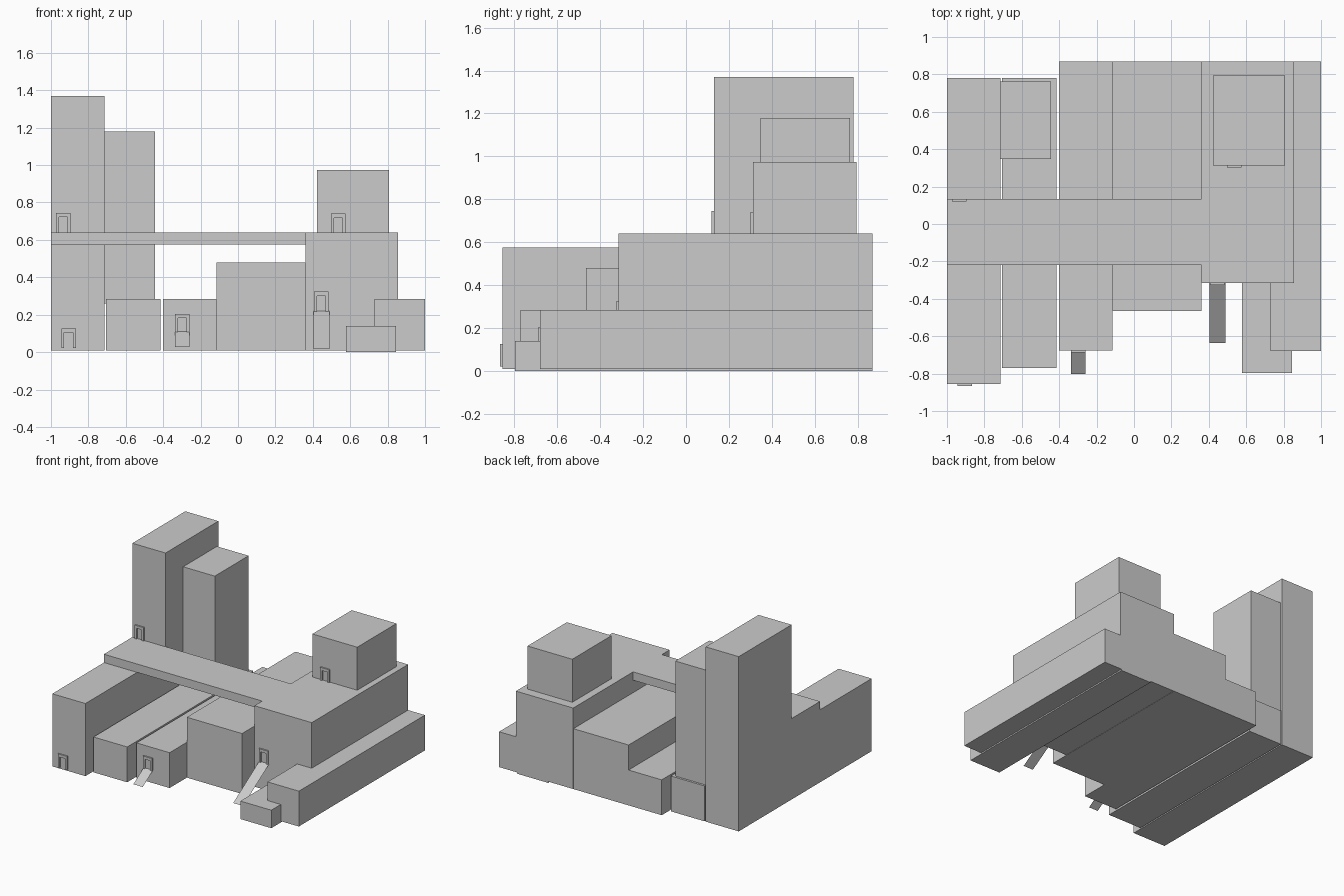
import bpy

if "Cube" in bpy.data.objects:
    bpy.data.objects.remove(bpy.data.objects["Cube"])


def mesh_object(name, verts, faces):
    mesh = bpy.data.meshes.new(name)
    mesh.from_pydata(verts, [], faces)
    mesh.update()
    obj = bpy.data.objects.new(name, mesh)
    bpy.context.collection.objects.link(obj)
    return obj


def prism(name, profile, y0, y1):
    """Extrude an x-z profile (counter-clockwise from the front) along y."""
    n = len(profile)
    verts = [(x, y, z) for y in (y0, y1) for x, z in profile]
    faces = [tuple(range(n)), tuple(range(2 * n - 1, n - 1, -1))]
    for i in range(n):
        j = (i + 1) % n
        faces.append((i, i + n, j + n, j))
    return mesh_object(name, verts, faces)


def box(name, x0, x1, y0, y1, z0, z1):
    return prism(name, [(x0, z0), (x1, z0), (x1, z1), (x0, z1)], y0, y1)


def door_frame(name, x, y, z, w=0.078, h=0.105, t=0.016, depth=0.011):
    """Upside-down U standing proud of the wall at y."""
    a, b = w / 2, w / 2 - t
    prism(name, [(x - a, z), (x - b, z), (x - b, z + h - 0.022),
                 (x + b, z + h - 0.022), (x + b, z), (x + a, z),
                 (x + a, z + h), (x - a, z + h)], y - depth, y)


def ramp(name, x, w, y_top, z_top, y_low, z_low):
    """Thin sloping sheet leading up to a door."""
    a = w / 2
    mesh_object(name, [(x - a, y_low, z_low), (x + a, y_low, z_low),
                       (x + a, y_top, z_top), (x - a, y_top, z_top)],
                [(0, 1, 2, 3)])


# Long ground-level blocks, left to right
box("left_block", -1.0, -0.715, -0.855, 0.78, 0.01, 0.575)
box("low_left_block", -0.705, -0.415, -0.77, 0.78, 0.01, 0.285)
box("low_middle_block", -0.40, -0.115, -0.677, 0.87, 0.01, 0.285)
box("middle_block", -0.115, 0.36, -0.465, 0.87, 0.01, 0.48)
box("right_block", 0.362, 0.855, -0.315, 0.87, 0.01, 0.64)
box("low_right_block", 0.73, 1.0, -0.68, 0.87, 0.01, 0.285)
box("front_step_block", 0.578, 0.845, -0.797, 0.87, 0.0, 0.14)

# Towers and roof block
box("tall_tower", -1.0, -0.715, 0.13, 0.78, 0.575, 1.37)
box("short_tower", -0.715, -0.443, 0.347, 0.763, 0.26, 1.18)
box("roof_block", 0.422, 0.808, 0.312, 0.795, 0.64, 0.975)

# Bridge across the blocks
box("bridge", -1.0, 0.365, -0.22, 0.133, 0.575, 0.64)

# Door frames
door_frame("left_block_door", -0.906, -0.855, 0.022)
door_frame("tower_door", -0.935, 0.13, 0.64)
door_frame("roof_block_door", 0.535, 0.312, 0.64, h=0.10)
door_frame("low_middle_door", -0.298, -0.677, 0.108, h=0.097)
door_frame("right_block_door", 0.446, -0.315, 0.218)

# Ramps
ramp("low_middle_ramp", -0.298, 0.08, -0.677, 0.11, -0.803, 0.028)
ramp("right_ramp", 0.446, 0.085, -0.315, 0.22, -0.635, 0.016)
